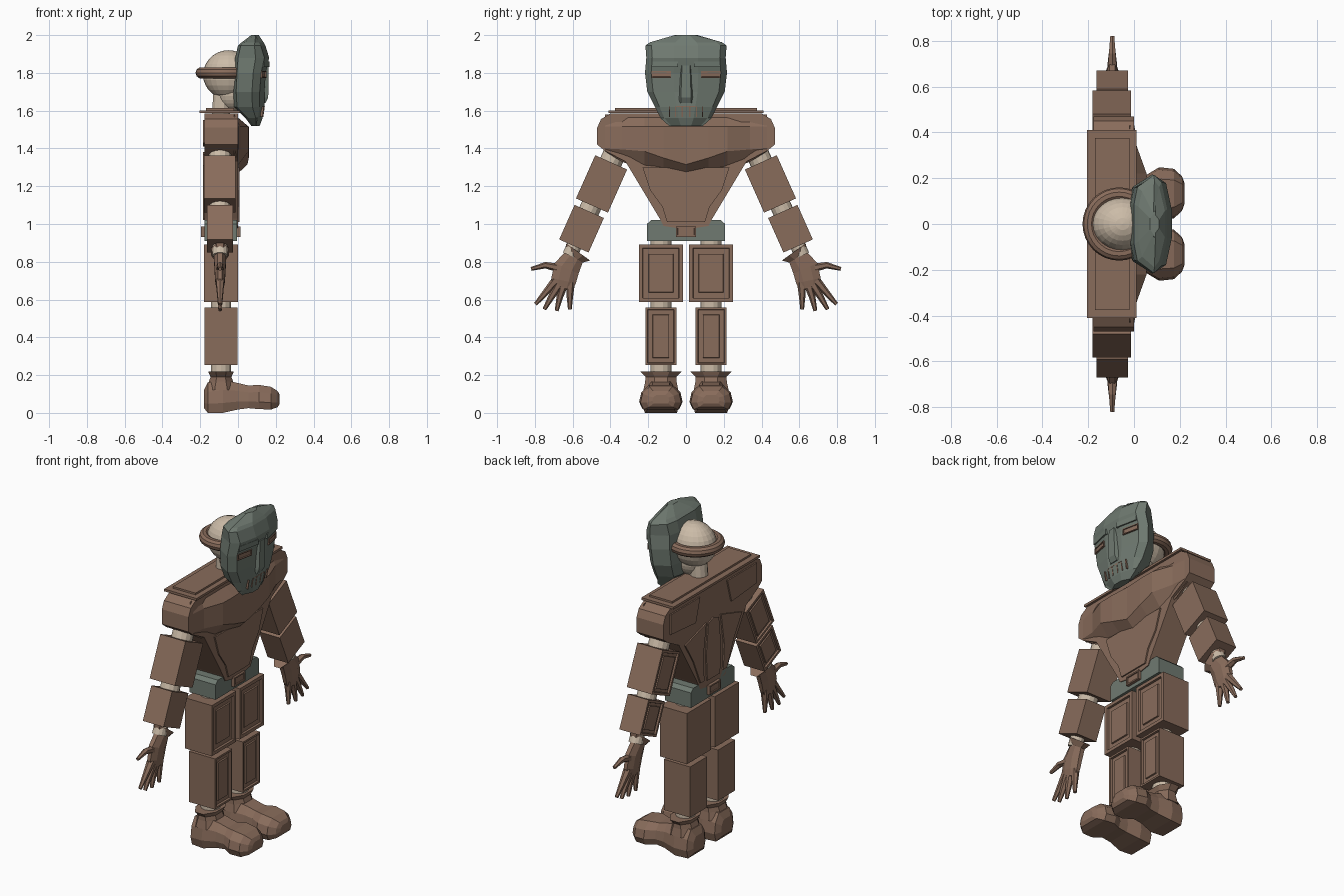
import bpy, bmesh, math
from mathutils import Vector, Matrix

if "Cube" in bpy.data.objects:
    bpy.data.objects.remove(bpy.data.objects["Cube"])


def material(name, rgb):
    m = bpy.data.materials.new(name)
    m.use_nodes = True
    m.diffuse_color = (*rgb, 1)
    bsdf = next(n for n in m.node_tree.nodes if n.type == 'BSDF_PRINCIPLED')
    bsdf.inputs["Base Color"].default_value = (*rgb, 1)
    return m


BROWN = material("leather brown", (0.25, 0.15, 0.105))
GREY = material("mask grey green", (0.16, 0.195, 0.165))
BEIGE = material("bone beige", (0.60, 0.50, 0.39))


def finish(name, bm, mat, mirror=False, smooth=False):
    bmesh.ops.recalc_face_normals(bm, faces=bm.faces[:])
    mesh = bpy.data.meshes.new(name)
    bm.to_mesh(mesh)
    bm.free()
    mesh.materials.append(mat)
    for p in mesh.polygons:
        p.use_smooth = smooth
    ob = bpy.data.objects.new(name, mesh)
    bpy.context.collection.objects.link(ob)
    if mirror:
        mod = ob.modifiers.new("mirror", 'MIRROR')
        mod.use_axis = (False, True, False)
    return ob


def box(name, center, size, mat, tilt=0, axis='X', panel=0, insets=(), mirror=False):
    """Box with nested insets on the +x (panel=1) or -x (panel=-1) face."""
    bm = bmesh.new()
    bmesh.ops.create_cube(bm, size=1)
    bm.transform(Matrix.Translation(center) @ Matrix.Rotation(math.radians(tilt), 4, axis)
                 @ Matrix.Diagonal((*size, 1)))
    bm.normal_update()
    if panel:
        face = max(bm.faces, key=lambda f: f.normal.x * panel)
        for thick, depth in insets:
            bmesh.ops.inset_region(bm, faces=[face], thickness=thick, depth=depth)
    return finish(name, bm, mat, mirror)


def loft(name, rings, mat, mirror=False, smooth=False):
    bm = bmesh.new()
    rows = [[bm.verts.new(p) for p in r] for r in rings]
    n = len(rows[0])
    for a, b in zip(rows, rows[1:]):
        for i in range(n):
            bm.faces.new((a[i], a[(i + 1) % n], b[(i + 1) % n], b[i]))
    bm.faces.new(rows[0])
    bm.faces.new(rows[-1])
    return finish(name, bm, mat, mirror, smooth)


def slab(name, pts, x0, x1, mat, symmetric=True, mirror=False):
    """Extrude a (y, z) outline along x; a half outline is completed by symmetry."""
    if symmetric:
        pts = pts + [(-y, z) for y, z in reversed(pts) if y > 0]
    return loft(name, [[(x, y, z) for y, z in pts] for x in (x0, x1)], mat, mirror)


def limb(name, path, mat, n=6, mirror=True, smooth=False):
    """Tube through (x, y, z, half width, half depth) stations bending in the yz plane."""
    rings = []
    for i, (x, y, z, w, d) in enumerate(path):
        a, b = path[max(i - 1, 0)], path[min(i + 1, len(path) - 1)]
        t = Vector((0, b[1] - a[1], b[2] - a[2])).normalized()
        side = t.cross(Vector((1, 0, 0)))
        ring = []
        for k in range(n):
            q = 2 * math.pi * (k + 0.5) / n
            ring.append(Vector((x + d * math.cos(q), y, z)) + side * w * math.sin(q))
        rings.append(ring)
    return loft(name, rings, mat, mirror, smooth)


def ellipsoid(name, center, radii, mat):
    bm = bmesh.new()
    bmesh.ops.create_uvsphere(bm, u_segments=24, v_segments=14, radius=1)
    bm.transform(Matrix.Translation(center) @ Matrix.Diagonal((*radii, 1)))
    return finish(name, bm, mat)


# Head, neck and headband
ellipsoid("skull", (-0.05, 0, 1.79), (0.135, 0.118, 0.13), BEIGE)
ellipsoid("jaw", (-0.02, 0, 1.70), (0.10, 0.08, 0.10), BEIGE)
limb("neck", [(-0.09, 0, 1.58, 0.05, 0.05), (-0.08, 0, 1.72, 0.05, 0.05)], BEIGE, 12, False)
bpy.ops.mesh.primitive_torus_add(location=(-0.065, 0, 1.80), major_radius=0.13, minor_radius=0.03,
                                 major_segments=32, minor_segments=10)
band = bpy.context.object
band.name = "headband"
band.data.materials.append(BROWN)
bpy.ops.object.shade_smooth_by_angle()

# Mask: stations of height, half width, back x, front x
mask = []
for z, w, xb, xf in [(1.52, 0.09, 0.07, 0.115), (1.56, 0.135, 0.04, 0.13), (1.62, 0.165, -0.02, 0.14),
                     (1.70, 0.205, -0.025, 0.14), (1.80, 0.217, -0.02, 0.147), (1.88, 0.21, -0.015, 0.165),
                     (1.945, 0.215, 0.0, 0.145), (1.962, 0.19, 0.02, 0.135), (2.0, 0.06, 0.07, 0.11)]:
    mid = xb * 0.4 + xf * 0.6
    half = [(xf, 0.3 * w), (xf - 0.025, 0.85 * w), (mid, w), (xb + 0.015, 0.75 * w), (xb, 0.4 * w)]
    mask.append([(x, y, z) for x, y in half] + [(x, -y, z) for x, y in reversed(half)])
loft("mask", mask, GREY)
loft("mask_nose", [[(0.12, -w, z), (x, -w * 0.6, z), (x, w * 0.6, z), (0.12, w, z)]
                   for z, w, x in [(1.64, 0.045, 0.145), (1.67, 0.045, 0.16), (1.84, 0.035, 0.162)]], GREY)
box("mask_brows", (0.142, 0.11, 1.845), (0.02, 0.14, 0.03), GREY, 12, 'Z', mirror=True)
box("eye_slots", (0.131, 0.13, 1.792), (0.018, 0.105, 0.036), BROWN, 12, 'Z', 1,
    [(0.007, 0), (0.001, -0.006)], mirror=True)
for i, y in enumerate((0.02, 0.055, 0.088)):
    box(f"mouth_bars_{i + 1}", (0.132 - 0.1 * max(y - 0.04, 0), y, 1.595), (0.012, 0.006, 0.055), BROWN, 8, 'Y',
        mirror=True)
box("mouth_line", (0.135, 0, 1.622), (0.012, 0.10, 0.005), BROWN)

# Torso body, chest armour and panels
slab("torso", [(0, 1.585), (0.40, 1.585), (0.45, 1.555), (0.47, 1.51), (0.47, 1.42), (0.43, 1.388),
               (0.32, 1.33), (0.14, 1.03), (0.12, 0.99), (0, 0.97)], -0.178, 0, BROWN)
columns = [(0, 0.05, 1.315, 1.25), (0.12, 0.057, 1.35, 1.275), (0.22, 0.055, 1.385, 1.285),
           (0.34, 0.012, 1.395, 1.33), (0.43, 0.002, 1.40, 1.385)]
columns = [(-c[0], *c[1:]) for c in reversed(columns[1:])] + columns
loft("chest", [[(-0.02, y, 1.58), (x, y, 1.515), (x, y, zr), (-0.02, y, zb)]
               for y, x, zr, zb in columns], BROWN)
slab("belly_plate", [(0, 1.30), (0.23, 1.30), (0.19, 1.18), (0.125, 1.09), (0.10, 1.01), (0, 1.01)],
     -0.01, 0.008, BROWN)
slab("upper_back_panels", [(0.13, 1.55), (0.41, 1.55), (0.41, 1.43), (0.17, 1.41)], -0.186, -0.17,
     BROWN, False, True)
slab("lower_back_panels", [(0.07, 1.37), (0.27, 1.31), (0.19, 1.18), (0.125, 1.03), (0.09, 1.03),
                           (0.10, 1.18)], -0.186, -0.17, BROWN, False, True)
slab("spine_panel", [(0, 1.38), (0.05, 1.36), (0.07, 1.18), (0.06, 1.02), (0, 1.02)], -0.185, -0.17, BROWN)
box("shoulder_plate", (-0.097, 0, 1.595), (0.215, 0.82, 0.014), BROWN)
box("shoulder_panel", (-0.095, 0, 1.605), (0.15, 0.75, 0.016), BROWN)

# Belt and buckles
slab("belt", [(0, 0.98), (0.07, 0.985), (0.09, 1.02), (0.185, 1.02), (0.207, 1.0), (0.207, 0.91), (0, 0.91)],
     -0.178, -0.005, GREY)
for side, x in (("front", 0.0), ("back", -0.183)):
    box(side + "_buckle", (x, 0, 0.96), (0.025, 0.105, 0.055), BROWN, panel=1 if x == 0 else -1,
        insets=[(0.012, 0), (0.002, -0.006)])

# Arms
PANEL = [(0.02, 0), (0.003, -0.010), (0.022, 0), (0.002, 0.007)]
box("upper_arms", (-0.097, 0.447, 1.212), (0.168, 0.185, 0.25), BROWN, 24, panel=-1, insets=PANEL, mirror=True)
box("forearms", (-0.095, 0.553, 0.975), (0.138, 0.17, 0.20), BROWN, 24, panel=-1, insets=PANEL, mirror=True)
for name, y, z, r in (("shoulder", 0.395, 1.335, 0.06), ("elbow", 0.507, 1.083, 0.055),
                      ("wrist", 0.595, 0.878, 0.04)):
    limb(name + "_joints", [(-0.095, y - 0.02, z + 0.045, r, r), (-0.095, y + 0.02, z - 0.045, r, r)], BEIGE, 14)

# Gloves: cuff with palm, then thumb and fingers
limb("palms", [(-0.095, 0.572, 0.853, 0.085, 0.052), (-0.095, 0.592, 0.825, 0.058, 0.035),
               (-0.095, 0.632, 0.765, 0.075, 0.032), (-0.095, 0.648, 0.70, 0.072, 0.028),
               (-0.095, 0.655, 0.66, 0.058, 0.02)], BROWN, 8)
fingers = {"thumbs": [(0.665, 0.765), (0.745, 0.782), (0.82, 0.762)],
           "index_fingers": [(0.69, 0.70), (0.745, 0.635), (0.797, 0.575)],
           "middle_fingers": [(0.672, 0.68), (0.715, 0.61), (0.75, 0.548)],
           "ring_fingers": [(0.648, 0.68), (0.669, 0.61), (0.685, 0.54)],
           "little_fingers": [(0.612, 0.69), (0.615, 0.615), (0.615, 0.548)]}
for name, pts in fingers.items():
    limb(name, [(-0.095, y, z, w, w) for (y, z), w in zip(pts, (0.024, 0.017, 0.010))], BROWN)

# Legs
LEG = 0.133
box("thighs", (-0.09, LEG, 0.74), (0.18, 0.232, 0.305), BROWN, panel=1,
    insets=[(0.028, 0), (0.003, -0.012), (0.04, 0), (0.003, 0.008)], mirror=True)
box("shins", (-0.09, LEG, 0.405), (0.175, 0.163, 0.305), BROWN, panel=1,
    insets=[(0.016, 0), (0.003, -0.012), (0.034, 0), (0.003, 0.008)], mirror=True)
for name, z in (("hip", 0.90), ("knee", 0.575), ("ankle", 0.235)):
    limb(name + "_joints", [(-0.09, LEG, z + 0.05, 0.055, 0.055), (-0.09, LEG, z - 0.05, 0.055, 0.055)], BEIGE, 14)

# Boots: stations of x, half width, sole height, top height
boot = []
for x, w, lo, hi in [(-0.18, 0.055, 0.025, 0.12), (-0.16, 0.09, 0.0, 0.16), (-0.08, 0.10, 0.0, 0.175),
                     (0.0, 0.082, 0.018, 0.158), (0.055, 0.082, 0.025, 0.145), (0.11, 0.115, 0.02, 0.148),
                     (0.175, 0.108, 0.018, 0.138), (0.21, 0.075, 0.03, 0.115), (0.221, 0.045, 0.05, 0.095)]:
    h = hi - lo
    half = [(w * 0.55, hi), (w * 0.9, hi - 0.3 * h), (w, lo + 0.3 * h), (w * 0.85, lo)]
    boot.append([(x, LEG + y, z) for y, z in half] + [(x, LEG - y, z) for y, z in reversed(half)])
loft("boots", boot, BROWN, True)
limb("boot_cuffs", [(-0.09, LEG, 0.12, 0.10, 0.088), (-0.09, LEG, 0.165, 0.09, 0.07),
                    (-0.09, LEG, 0.19, 0.088, 0.06), (-0.09, LEG, 0.218, 0.118, 0.073)], BROWN, 8)
